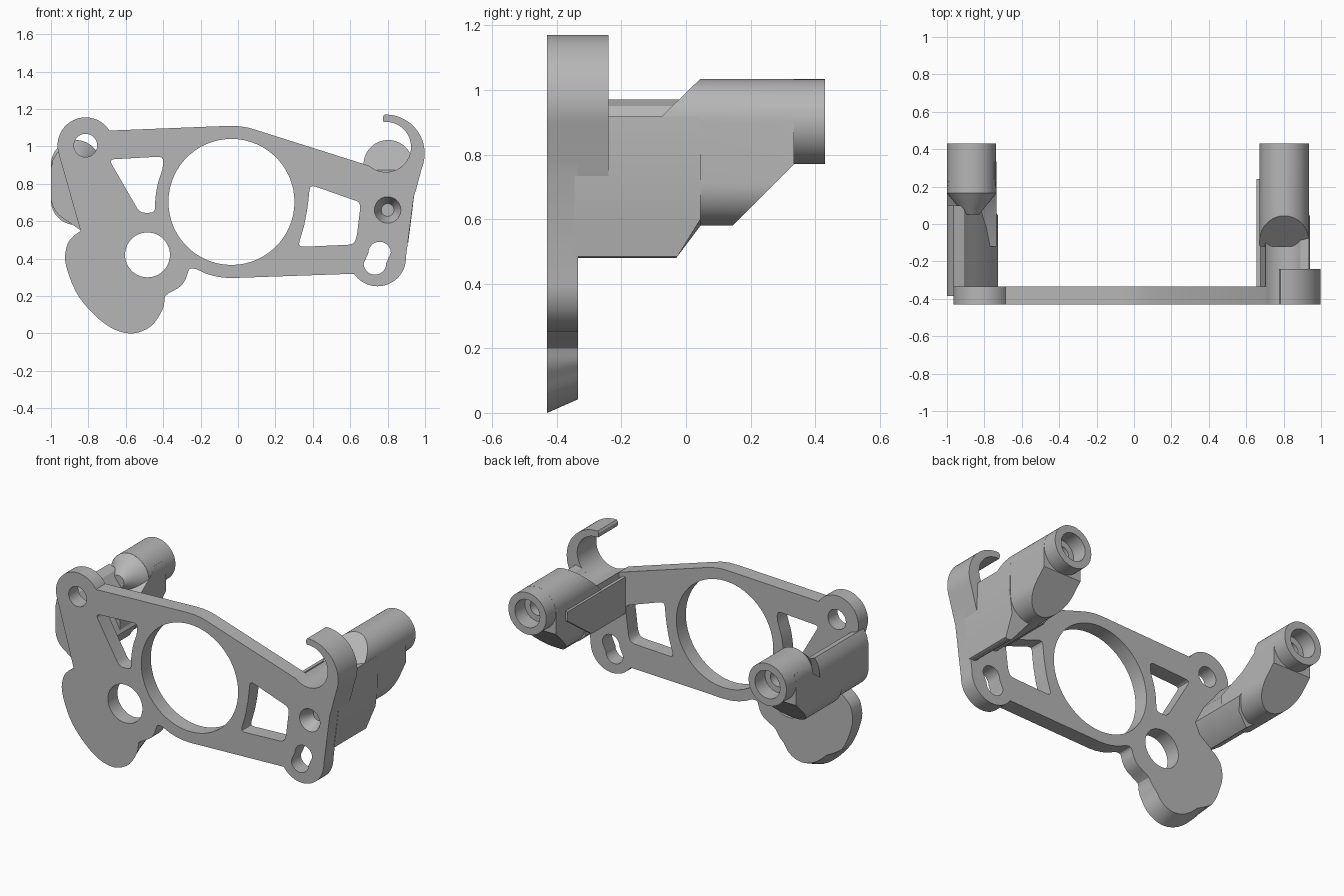
import bpy
import bmesh
from math import cos, sin, radians, pi
from mathutils import Vector

cube = bpy.data.objects.get("Cube")
if cube:
    bpy.data.objects.remove(cube, do_unlink=True)

grey = bpy.data.materials.new("plain grey")
grey.use_nodes = True
grey.diffuse_color = (0.47, 0.47, 0.47, 1)
grey.node_tree.nodes["Principled BSDF"].inputs["Base Color"].default_value = grey.diffuse_color

FRONT, BACK = -.43, -.335       # faces of the plate
TUBE_R, TUBE_Z, TUBE_END = .132, .902, .43


def arc(x, z, r, start, end):
    """Points along a circular arc, angles in degrees."""
    n = max(2, int(abs(end - start) / 6))
    angles = [radians(start + (end - start) * i / n) for i in range(n + 1)]
    return [(x + r * cos(a), z + r * sin(a)) for a in angles]


def circle(x, z, r):
    return arc(x, z, r, 0, 360)[:-1]


def capsule(x, z_low, z_high, r, lean=0):
    return arc(x + lean, z_high, r, 0, 180) + arc(x, z_low, r, 180, 360)


def spline(points, steps=5):
    """Smooth open curve through the points."""
    p = [Vector(q) for q in points]
    p = [p[0] * 2 - p[1]] + p + [p[-1] * 2 - p[-2]]
    out = []
    for a, b, c, d in zip(p, p[1:], p[2:], p[3:]):
        for i in range(steps):
            t = i / steps
            out.append(tuple((b * 2 + (c - a) * t + (a * 2 - b * 5 + c * 4 - d) * t * t
                              + (b * 3 - a - c * 3 + d) * t ** 3) / 2))
    return out + [tuple(points[-1])]


def rounded(points, r=.03):
    """Polygon with softened corners."""
    out = []
    for i, q in enumerate(points):
        here = Vector(q)
        ends = [Vector(points[i - 1]), Vector(points[(i + 1) % len(points)])]
        a, b = [here + (e - here).normalized() * min(r, (e - here).length * .45) for e in ends]
        for k in range(5):
            t = k / 4
            out.append(tuple(a * (1 - t) ** 2 + here * 2 * t * (1 - t) + b * t * t))
    return out


def make(name, bm):
    bmesh.ops.recalc_face_normals(bm, faces=bm.faces)
    mesh = bpy.data.meshes.new(name)
    bm.to_mesh(mesh)
    bm.free()
    mesh.materials.append(grey)
    obj = bpy.data.objects.new(name, mesh)
    bpy.context.collection.objects.link(obj)
    return obj


def prism(name, points, near, far, along="y", end_shape=None):
    """Extrude a flat outline; end_shape may move the far vertices."""
    bm = bmesh.new()
    rings = []
    for depth in (near, far):
        ring = [Vector((p, depth, q) if along == "y" else (depth, p, q)) for p, q in points]
        if end_shape and depth == far:
            ring = [end_shape(v) for v in ring]
        rings.append([bm.verts.new(v) for v in ring])
    bm.faces.new(rings[0])
    bm.faces.new(rings[1])
    n = len(points)
    for i in range(n):
        j = (i + 1) % n
        bm.faces.new((rings[0][i], rings[0][j], rings[1][j], rings[1][i]))
    return make(name, bm)


def cone(name, x, z, y0, y1, r0, r1):
    grow = r1 / r0
    return prism(name, circle(x, z, r0), y0, y1,
                 end_shape=lambda v: Vector((x + (v.x - x) * grow, v.y, z + (v.z - z) * grow)))


def combine(obj, tool, operation):
    """Apply a boolean and discard the tool."""
    mod = obj.modifiers.new("cut", "BOOLEAN")
    mod.operation, mod.solver, mod.object = operation, "EXACT", tool
    graph = bpy.context.evaluated_depsgraph_get()
    mesh = bpy.data.meshes.new_from_object(obj.evaluated_get(graph))
    obj.modifiers.clear()
    obj.data = mesh
    bpy.data.objects.remove(tool, do_unlink=True)


# Plate outline, clockwise from the upper left ear
hook_inner = (.791, .997, .134)
hook_outer = (.79, .962, .208)
hook_tip = [(.775, 1.14), (.775, 1.158)]
lobe = spline([(-.39, .2), (-.405, .125), (-.47, .035), (-.58, 0), (-.71, .05), (-.85, .195),
               (-.92, .365), (-.917, .46), (-.89, .51), (-.842, .548)])
outline = (arc(-.815, 1.005, .15, 195, 32)
           + arc(-.035, .703, .407, 93, 70)
           + arc(*hook_inner, 229, 455) + hook_tip
           + arc(*hook_outer, 92, -22)
           + [(.955, .78), (.94, .73)]
           + arc(.746, .404, .152, 2, -146)
           + arc(-.035, .703, .407, 270, 250)
           + spline([(-.225, .345), (-.26, .342), (-.28, .29), (-.31, .25), (-.37, .215)])
           + lobe)


def taper_lobe(v):
    """The lower lobe narrows toward its back face."""
    if v.z < .2 and v.x < -.38:
        v += (Vector((-.6, v.y, .3)) - v).normalized() * .042 * min(1, (.2 - v.z) / .1)
    return v


plate = prism("mounting_plate", outline, FRONT, BACK, end_shape=taper_lobe)

# Openings through the plate
left_window = rounded([(-.69, .93), (-.4, .946), (-.4, .89), (-.43, .8), (-.443, .72),
                       (-.443, .645), (-.525, .645)])
right_window = rounded([(.385, .795), (.657, .7), (.634, .51), (.615, .475), (.32, .462),
                        (.355, .58), (.373, .68)])
openings = [circle(-.035, .703, .337), circle(-.815, 1.005, .062), circle(-.484, .42, .12),
            capsule(.732, .374, .43, .06, .025), left_window, right_window]
for shape in openings:
    combine(plate, prism("opening", shape, FRONT - .1, BACK + .1), "DIFFERENCE")
combine(plate, cone("screw_seat", .8, .66, FRONT - .001, BACK - .01, .071, .034), "DIFFERENCE")

# Deep open hook at the upper right
hook = prism("cable_hook", arc(*hook_inner, 270, 455) + hook_tip + arc(*hook_outer, 92, -22)
             + [(.955, .78), (.94, .73), (.85, .75)], FRONT, -.24)


def post(name, x, side_profile, tube_start):
    """Slanted body shaped by its side profile, with a bored tube at the end."""
    body = prism(name, capsule(x, .712, TUBE_Z, TUBE_R), -.2, .4)
    combine(body, prism("side", side_profile, x - .3, x + .3, along="x"), "INTERSECT")
    combine(body, prism("tube", circle(x, TUBE_Z, TUBE_R - .0005), tube_start, TUBE_END), "UNION")
    combine(body, prism("bore", circle(x, TUBE_Z, .087), TUBE_END - .1, TUBE_END + .1), "DIFFERENCE")
    combine(body, prism("pilot", circle(x, TUBE_Z, .05), TUBE_END - .2, TUBE_END), "DIFFERENCE")
    return body


underside = [(.335, .77), (.145, .58), (-.12, .57)]
right_post = post("right_post", .803, [(-.12, .875), (.05, 1.04), (.335, 1.04)] + underside, .045)
left_post = post("left_post", -.868, [(-.12, .76), (.06, .83), (.24, .96), (.335, .96)] + underside, .165)
left_cone = cone("left_post_cone", -.868, TUBE_Z, .05, .166, .04, TUBE_R)

# Webs joining the posts to the plate
right_web = prism("right_web", arc(.791, .997, .134, 229, 318)
                  + [(.935, .918), (.942, .74), (.925, .6), (.91, .485), (.9, .48), (.875, .48),
                     (.865, .487), (.8, .58), (.72, .6), (.668, .65)], BACK - .01, 0,
                  end_shape=lambda v: Vector((v.x, min(.045, -.03 + .75 * (v.z - .48)), v.z)))
right_fin = prism("right_fin", [(BACK, .65), (0, .65), (.24, .82), (.24, .88), (BACK, .88)],
                  .655, .675, along="x")
left_web = prism("left_web", [(-.965, .97), (-.99, .93), (-1, .88)]
                 + arc(-.868, .73, .132, 180, 235)
                 + [(-.842, .552), (-.76, .61), (-.727, .68), (-.79, .8), (-.86, .885), (-.91, .95)],
                 -.385, 0,
                 end_shape=lambda v: Vector((v.x, min(.1, -.03 + .6 * (v.z - .55)), v.z)))

# Smooth curved walls, crisp edges
bpy.ops.object.select_all(action="DESELECT")
for obj in (plate, hook, right_post, left_post, left_cone, right_web, right_fin, left_web):
    obj.select_set(True)
    bpy.context.view_layer.objects.active = obj
bpy.ops.object.shade_smooth_by_angle(angle=pi / 6)
